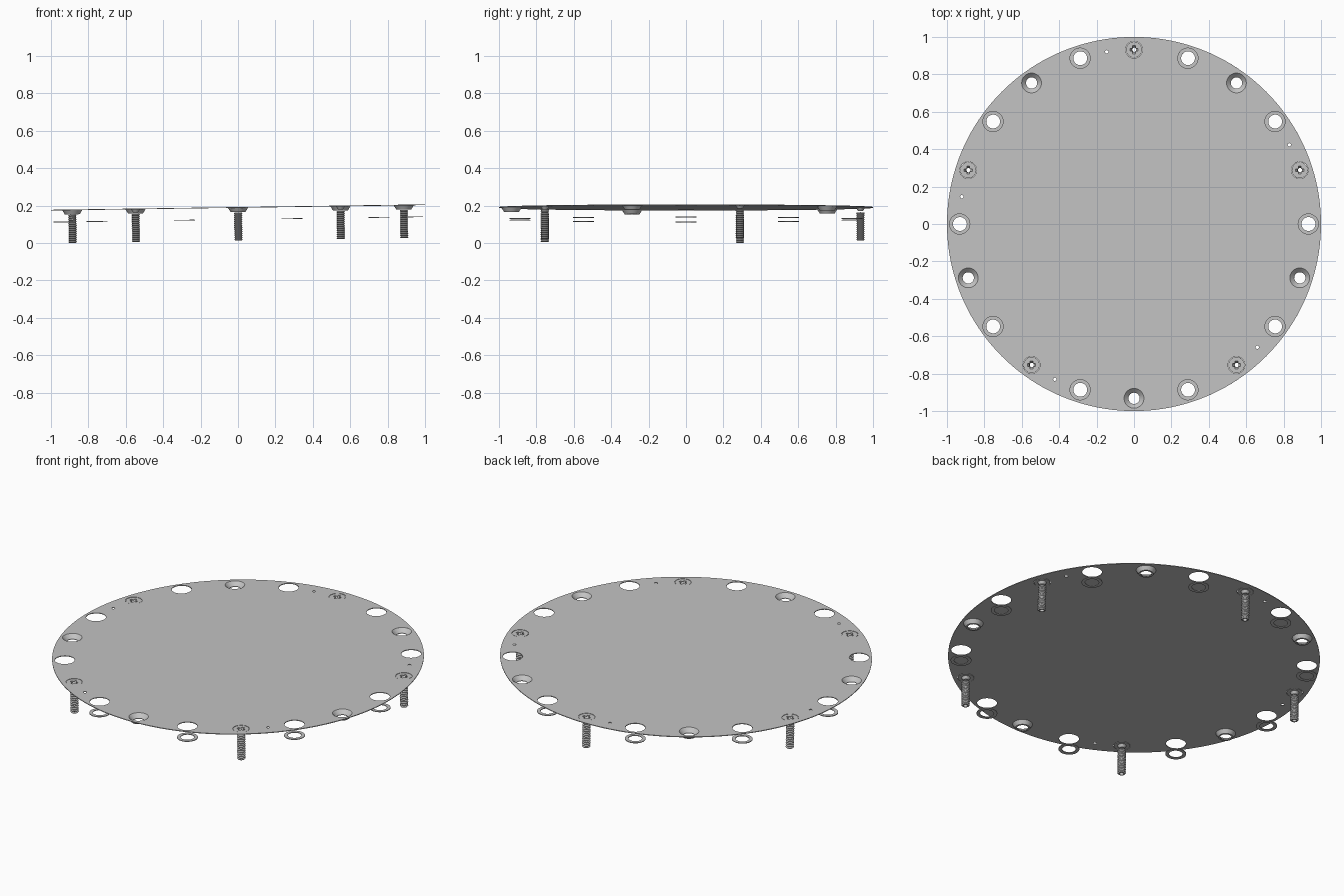
import bpy, bmesh, math
from mathutils import Matrix

cube = bpy.data.objects.get("Cube")
if cube:
    bpy.data.objects.remove(cube, do_unlink=True)

# Single grey metal
metal = bpy.data.materials.new("grey_metal")
metal.use_nodes = True
GREY = (0.55, 0.55, 0.55, 1)
metal.diffuse_color = GREY
metal.node_tree.nodes["Principled BSDF"].inputs["Base Color"].default_value = GREY

# The whole assembly leans slightly up towards +x
TILT = Matrix.Translation((0, 0, 0.19)) @ Matrix.Rotation(-0.0145, 4, 'Y')
BOLT_CIRCLE = 0.932
THICK = 0.004


def place(degrees):
    a = math.radians(degrees)
    return BOLT_CIRCLE * math.cos(a), BOLT_CIRCLE * math.sin(a)


def circle(r, n, cx=0, cy=0):
    return [(cx + r * math.cos(i * math.tau / n), cy + r * math.sin(i * math.tau / n))
            for i in range(n)]


def cross(size, half, cx, cy):
    quarter = [(size, -half), (size, half), (half, half)]
    points = []
    for k in range(4):
        c, s = round(math.cos(k * math.pi / 2)), round(math.sin(k * math.pi / 2))
        points += [(cx + c * x - s * y, cy + s * x + c * y) for x, y in quarter]
    return points


def add_object(name, mesh, matrix):
    obj = bpy.data.objects.new(name, mesh)
    bpy.context.collection.objects.link(obj)
    obj.matrix_world = matrix
    if not mesh.materials:
        mesh.materials.append(metal)
    return obj


def flat_sheet(name, loops, matrix):
    """Thin sheet from an outline and its holes."""
    curve = bpy.data.curves.new(name + "_outline", 'CURVE')
    curve.dimensions = '2D'
    curve.fill_mode = 'BOTH'
    curve.extrude = THICK / 2
    for loop in loops:
        spline = curve.splines.new('POLY')
        spline.points.add(len(loop) - 1)
        for point, (x, y) in zip(spline.points, loop):
            point.co = (x, y, 0, 1)
        spline.use_cyclic_u = True
    temp = bpy.data.objects.new(name + "_outline", curve)
    bpy.context.collection.objects.link(temp)
    graph = bpy.context.evaluated_depsgraph_get()
    mesh = bpy.data.meshes.new_from_object(temp.evaluated_get(graph))
    bpy.data.objects.remove(temp, do_unlink=True)
    mesh.name = name
    mesh.materials.clear()
    return add_object(name, mesh, matrix)


def lathe_mesh(name, profile, n=32, smooth=True):
    """Turn a closed (radius, height) profile around z."""
    bm = bmesh.new()
    rings = [[bm.verts.new((x, y, z)) for x, y in circle(r, n)] for r, z in profile]
    for a, b in zip(rings, rings[1:] + rings[:1]):
        for i in range(n):
            j = (i + 1) % n
            bm.faces.new((a[i], a[j], b[j], b[i]))
    bmesh.ops.recalc_face_normals(bm, faces=bm.faces)
    for face in bm.faces:
        face.smooth = smooth
    for edge in bm.edges:
        edge.smooth = edge.calc_face_angle(0) < math.radians(30)
    mesh = bpy.data.meshes.new(name)
    bm.to_mesh(mesh)
    bm.free()
    return mesh


screw_angles = [18 + 72 * k for k in range(5)]
dish_angles = [54 + 72 * k for k in range(5)]
washer_angles = [36 * k for k in range(10)]
pin_angles = [27 + 72 * k for k in range(5)]

# Round plate with its bolt holes and pin holes
loops = [circle(1, 160)]
for radius, angles, sides in ((0.045, screw_angles, 32), (0.053, dish_angles, 32),
                              (0.054, washer_angles, 32), (0.009, pin_angles, 12)):
    loops += [circle(radius, sides, *place(a)) for a in angles]
flat_sheet("round_plate", loops, TILT)

# Countersunk cups, loose washers, screw shafts and recess walls
cup = lathe_mesh("countersunk_cup", [(0.056, 0.002), (0.040, -0.024), (0.030, -0.024),
                                     (0.030, -0.021), (0.053, 0.002)])
washer = lathe_mesh("washer", [(0.056, -0.066), (0.056, -0.062),
                               (0.037, -0.062), (0.037, -0.066)])
TOP, BOTTOM, TURNS = -0.026, -0.177, 14
pitch = (TOP - BOTTOM) / TURNS
thread = [(0.018 if i % 2 == 0 else 0.023, TOP - i * pitch / 2) for i in range(2 * TURNS + 1)]
shaft = lathe_mesh("screw_shaft", thread + [(0.012, BOTTOM), (0.012, TOP)], 20, False)
recess = lathe_mesh("screw_recess", [(0.026, 0), (0.014, -0.018), (0.012, -0.018),
                                     (0.024, 0)], 24)

for part, angles in ((cup, dish_angles), (washer, washer_angles),
                     (shaft, screw_angles), (recess, screw_angles)):
    for k, a in enumerate(angles):
        x, y = place(a)
        turn = Matrix.Rotation(math.radians(a), 4, 'Z')
        add_object(f"{part.name}_{k + 1}", part, TILT @ Matrix.Translation((x, y, 0)) @ turn)

# Flush screw heads with a cross-shaped drive opening
for k, a in enumerate(screw_angles):
    x, y = place(a)
    head = [circle(0.043, 32), cross(0.022, 0.007, 0, 0)]
    flat_sheet(f"screw_head_{k + 1}", head, TILT @ Matrix.Translation((x, y, -0.001)))
